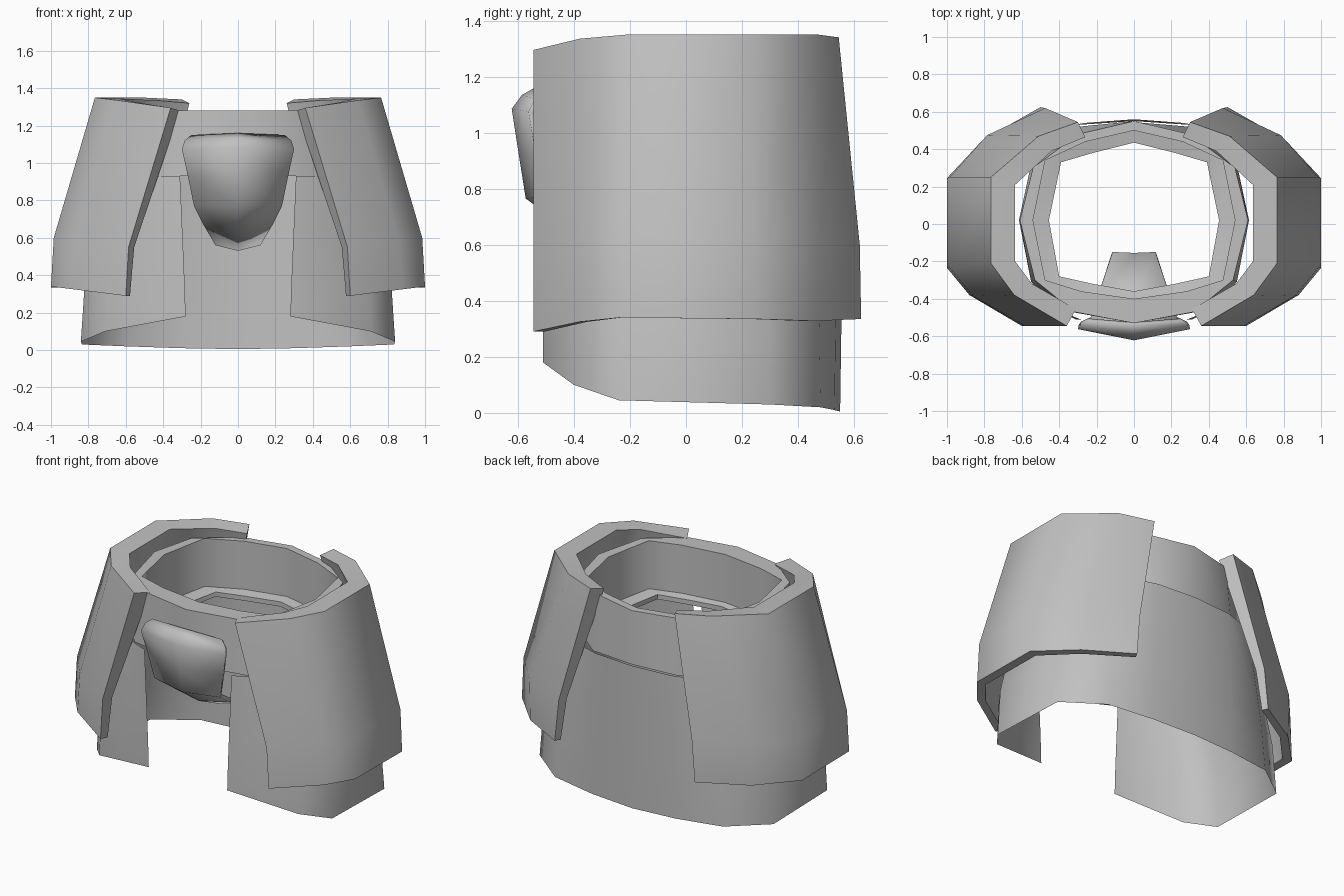
import bpy, bmesh, math

if "Cube" in bpy.data.objects:
    bpy.data.objects.remove(bpy.data.objects["Cube"])

grey = bpy.data.materials.new("armour_grey")
grey.diffuse_color = (0.53, 0.53, 0.53, 1)
grey.use_nodes = True
grey.node_tree.nodes["Principled BSDF"].inputs["Base Color"].default_value = grey.diffuse_color


def loft(name, rows, close_u=False, close_v=False, cap=False, mirror=False, thick=0, angle=50):
    """Skin a grid of rows; u runs along a row, v from row to row."""
    bm = bmesh.new()
    grid = [[bm.verts.new(p) for p in row] for row in rows]
    n, m = len(rows), len(rows[0])
    for i in range(n if close_v else n - 1):
        a, b = grid[i], grid[(i + 1) % n]
        for j in range(m if close_u else m - 1):
            k = (j + 1) % m
            bm.faces.new((a[j], a[k], b[k], b[j]))
    if cap:
        bm.faces.new(grid[0])
        bm.faces.new(grid[-1])
    bmesh.ops.recalc_face_normals(bm, faces=bm.faces)
    mesh = bpy.data.meshes.new(name)
    bm.to_mesh(mesh)
    bm.free()
    mesh.materials.append(grey)
    ob = bpy.data.objects.new(name, mesh)
    bpy.context.collection.objects.link(ob)
    if mirror:
        ob.modifiers.new("mirror", 'MIRROR').merge_threshold = 0.001
    if thick:
        s = ob.modifiers.new("thickness", 'SOLIDIFY')
        s.thickness, s.offset = thick, -1
    bpy.ops.object.select_all(action='DESELECT')
    ob.select_set(True)
    bpy.context.view_layer.objects.active = ob
    bpy.ops.object.shade_smooth_by_angle(angle=math.radians(angle))
    return ob


def at(points, z):
    return [(x, y, z) for x, y in points]


def full(half):
    """Complete a right half outline, back centre to front centre, into a ring."""
    return half + [(-x, y) for x, y in half[-2:0:-1]]


# Waist collar: outer wall, flat rim, inner wall and a lower ledge
base = full([(0, .545), (.30, .52), (.55, .32), (.615, .02), (.55, -.31), (.42, -.455), (0, -.53)])
rim = full([(0, .55), (.30, .48), (.54, .30), (.61, .02), (.53, -.30), (.32, -.47), (0, -.53)])
wall = full([(0, .50), (.26, .44), (.475, .34), (.54, .02), (.475, -.30), (.28, -.36), (0, -.40)])
ledge = full([(0, .435), (.22, .38), (.39, .33), (.455, .02), (.40, -.28), (.22, -.32), (0, -.36)])
loft("waist_collar", [at(base, .93), at(rim, 1.28), at(wall, 1.28), at(wall, .97),
                      at(ledge, .96), at(ledge, .93)], close_u=True, close_v=True, angle=65)

# Skirt: thin wrap-around shell, open at the front
top = [(0, .56), (.27, .54), (.47, .475), (.66, .27), (.68, -.24), (.58, -.39), (.31, -.51)]
mid = [(0, .555), (.29, .535), (.57, .475), (.81, .295), (.82, -.24), (.70, -.40), (.285, -.51)]
low = [(0, .55), (.30, .53), (.60, .48), (.835, .30), (.84, -.24), (.71, -.40), (.28, -.51)]
hem = [.005, .01, .02, .03, .045, .10, .18]
loft("skirt", [at(top, .93), at(mid, .35), [(x, y, z) for (x, y), z in zip(low, hem)]],
     mirror=True, angle=65)

# Hip plates: each station holds top outer, top inner, middle outer and bottom outer points
stations = [
    ((.36, -.545, 1.295), (.31, -.455, 1.28), (.585, -.545, .55), (.60, -.545, .29)),
    ((.64, -.38, 1.335), (.545, -.32, 1.325), (.86, -.385, .58), (.88, -.38, .325)),
    ((.765, -.21, 1.35), (.635, -.20, 1.345), (.985, -.235, .60), (1.0, -.235, .34)),
    ((.765, .25, 1.35), (.635, .21, 1.345), (.985, .25, .60), (1.0, .245, .335)),
    ((.51, .47, 1.35), (.44, .39, 1.335), (.785, .475, .60), (.79, .46, .328)),
    ((.30, .545, 1.34), (.26, .465, 1.32), (.475, .62, .60), (.50, .625, .335)),
]


def section(st):
    outer_top, inner_top, outer_mid, outer_low = st
    dx, dy = (inner_top[i] - outer_top[i] for i in (0, 1))

    def inset(p, k, dz):
        return (p[0] + dx * k, p[1] + dy * k, p[2] + dz)
    return [outer_low, outer_mid, outer_top, inner_top,
            inset(outer_mid, .6, 0), inset(outer_low, .45, 0)]


loft("hip_plates", [section(s) for s in stations], close_u=True, cap=True, mirror=True)

# Front guard: ridged shield that tapers and curls back between the legs
# Each row: half width, centre y, centre z, edge setback in y, edge lift in z
guard = [(.25, -.54, 1.16, .02, -.01), (.285, -.585, 1.135, .045, -.015), (.30, -.622, 1.085, .06, -.01),
         (.268, -.598, .93, .06, 0), (.235, -.572, .765, .055, .005), (.185, -.40, .64, .04, .03),
         (.12, -.165, .53, .005, .03)]
rows = [[(w * t, y + back * abs(t), z + lift * abs(t)) for t in (-1, 0, 1)]
        for w, y, z, back, lift in guard]
loft("front_guard", rows, thick=.025, angle=60)
